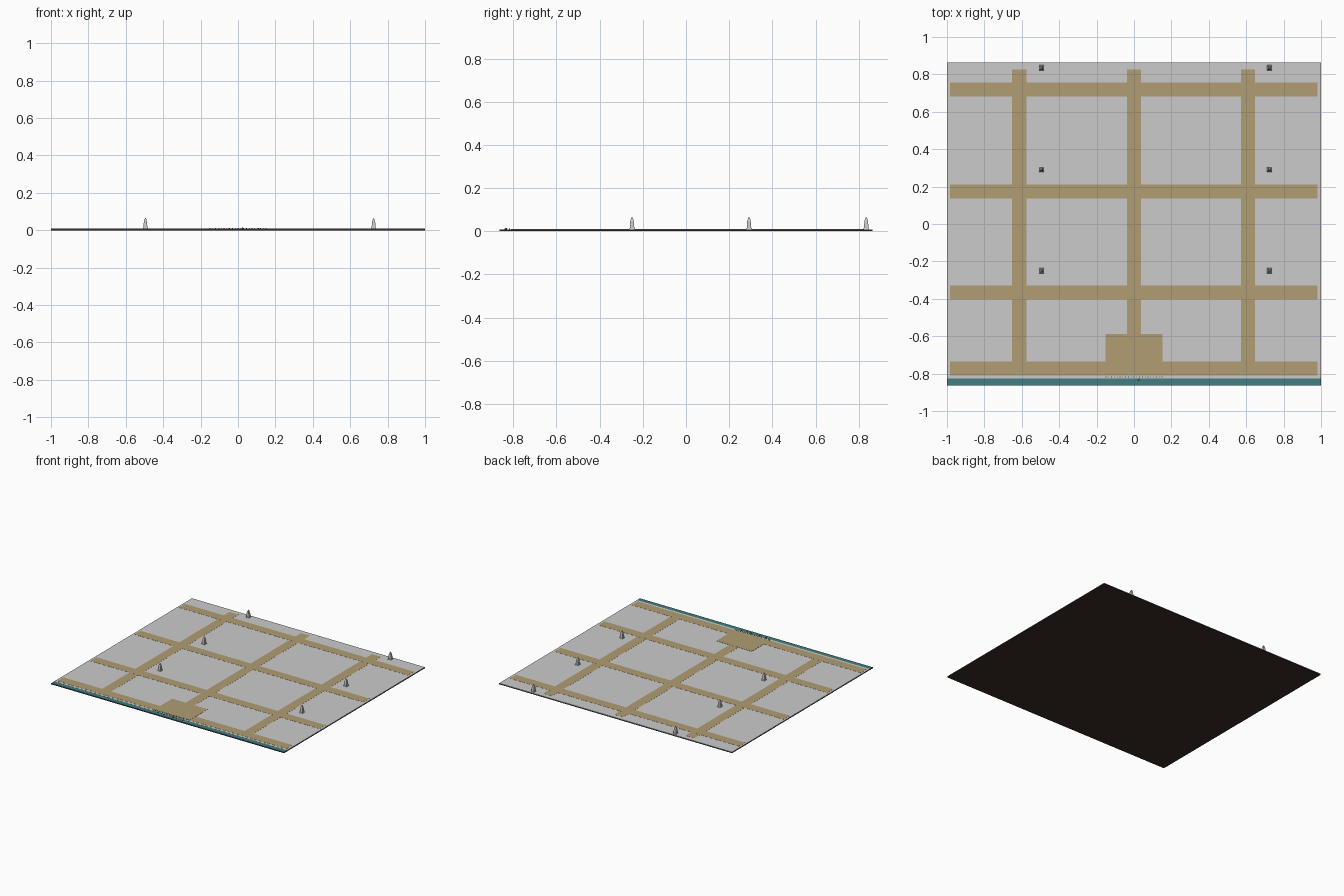
import bpy, bmesh, math
from mathutils import Matrix

if "Cube" in bpy.data.objects:
    bpy.data.objects.remove(bpy.data.objects["Cube"])


def material(name, col):
    m = bpy.data.materials.new(name)
    m.diffuse_color = (*col, 1)
    m.use_nodes = True
    m.node_tree.nodes["Principled BSDF"].inputs["Base Color"].default_value = m.diffuse_color
    return m


EARTH = material("earth", (0.045, 0.027, 0.018))
PAVING = material("tan_paving", (0.44, 0.34, 0.17))
WATER = material("water", (0.055, 0.21, 0.22))
DARK = material("dark_wood", (0.08, 0.06, 0.04))


def finish(name, bm, mat=None):
    me = bpy.data.meshes.new(name)
    bm.to_mesh(me)
    bm.free()
    ob = bpy.data.objects.new(name, me)
    bpy.context.collection.objects.link(ob)
    if mat:
        me.materials.append(mat)
    return ob


def add_box(bm, x0, x1, y0, y1, z0, z1):
    m = Matrix.Translation(((x0 + x1) / 2, (y0 + y1) / 2, (z0 + z1) / 2))
    m = m @ Matrix.Diagonal((x1 - x0, y1 - y0, z1 - z0, 1))
    bmesh.ops.create_cube(bm, size=1, matrix=m)


def box(name, x0, x1, y0, y1, z0, z1, mat=None):
    bm = bmesh.new()
    add_box(bm, x0, x1, y0, y1, z0, z1)
    return finish(name, bm, mat)


def add_frustum(bm, x, y, z0, z1, w0, w1):
    # square tapered block; w is the side length
    m = Matrix.Translation((x, y, (z0 + z1) / 2)) @ Matrix.Rotation(math.pi / 4, 4, 'Z')
    bmesh.ops.create_cone(bm, cap_ends=True, segments=4, radius1=w0 / math.sqrt(2),
                          radius2=w1 / math.sqrt(2), depth=z1 - z0, matrix=m)


TOP = 0.009

# Ground slab, paving layer and water channel along the front
box("earth_slab", -1, 1, -0.863, 0.863, 0, 0.006)
bpy.data.objects["earth_slab"].data.materials.append(EARTH)
box("ground_surface", -1, 1, -0.827, 0.863, 0.006, TOP)
box("water_channel", -1, 1, -0.863, -0.827, 0.006, TOP - 0.0005, WATER)

# Street grid
for i, y in enumerate((0.72, 0.173, -0.366, -0.773)):
    box(f"cross_street_{i}", -0.985, 0.982, y - 0.037, y + 0.037, 0.007, TOP + 0.0008, PAVING)
for i, x in enumerate((-0.613, 0, 0.61)):
    box(f"long_street_{i}", x - 0.038, x + 0.038, -0.773, 0.827, 0.007, TOP + 0.0006, PAVING)
box("plaza", -0.153, 0.152, -0.81, -0.588, 0.007, TOP + 0.0014, PAVING)

# Quay railing posts and mooring posts
bm = bmesh.new()
for i in range(21):
    x = -0.15 + 0.015 * i
    add_box(bm, x - 0.002, x + 0.002, -0.82, -0.816, 0.008, 0.012)
for x in (-0.1, -0.05, 0.06, 0.11):
    add_box(bm, x - 0.002, x + 0.002, -0.84, -0.836, 0.008, 0.0125)
finish("quay_posts", bm, DARK)

# Small moored boat
bm = bmesh.new()
add_frustum(bm, 0.025, -0.833, 0.0085, 0.012, 0.009, 0.013)
add_box(bm, 0.022, 0.028, -0.836, -0.830, 0.012, 0.0145)
finish("boat", bm, DARK)

# Six stepped, tapered towers
for i, x in enumerate((-0.495, 0.725)):
    for j, y in enumerate((0.835, 0.292, -0.25)):
        bm = bmesh.new()
        add_frustum(bm, x, y, 0.008, 0.015, 0.028, 0.025)
        add_frustum(bm, x, y, 0.015, 0.046, 0.021, 0.017)
        add_frustum(bm, x, y, 0.046, 0.058, 0.017, 0.010)
        add_frustum(bm, x, y, 0.058, 0.066, 0.010, 0.002)
        finish(f"tower_{i}_{j}", bm)
